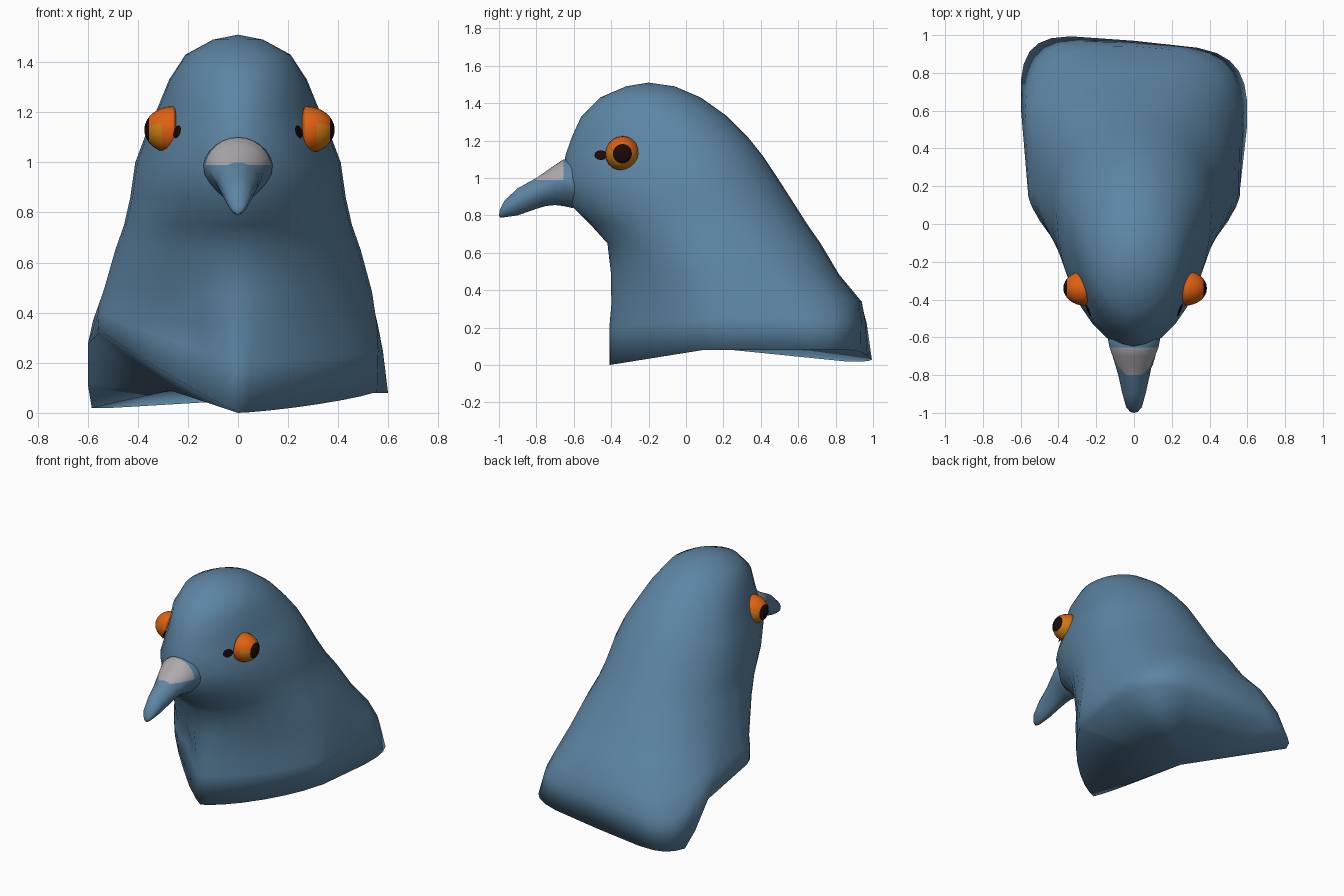
import bpy, bmesh, math

old = bpy.data.objects.get("Cube")
if old:
    bpy.data.objects.remove(old, do_unlink=True)


def material(name, rgb):
    m = bpy.data.materials.new(name)
    m.use_nodes = True
    m.diffuse_color = (*rgb, 1)
    m.node_tree.nodes["Principled BSDF"].inputs["Base Color"].default_value = (*rgb, 1)
    return m


blue = material("slate blue", (0.11, 0.235, 0.37))
grey = material("pale grey", (0.42, 0.40, 0.42))
orange = material("deep orange", (0.74, 0.12, 0.006))
amber = material("amber", (0.60, 0.20, 0.006))
black = material("dark brown", (0.012, 0.003, 0.003))


def finish(bm, name, mats, angle):
    bmesh.ops.recalc_face_normals(bm, faces=bm.faces)
    me = bpy.data.meshes.new(name)
    bm.to_mesh(me)
    bm.free()
    for m in mats:
        me.materials.append(m)
    ob = bpy.data.objects.new(name, me)
    bpy.context.collection.objects.link(ob)
    bpy.ops.object.select_all(action="DESELECT")
    bpy.context.view_layer.objects.active = ob
    ob.select_set(True)
    bpy.ops.object.shade_smooth_by_angle(angle=math.radians(angle))


def loft(bm, rings):
    """Skin a list of closed point rings; return the vertex rings and face rows."""
    rows = [[bm.verts.new(p) for p in ring] for ring in rings]
    bands = []
    for a, b in zip(rows, rows[1:]):
        band = []
        for i in range(len(a)):
            j = (i + 1) % len(a)
            band.append(bm.faces.new((a[i], a[j], b[j], b[i])))
        bands.append(band)
    return rows, bands


def fan(bm, ring, point):
    tip = bm.verts.new(point)
    for i in range(len(ring)):
        bm.faces.new((ring[i], ring[(i + 1) % len(ring)], tip))


def power(v, n):
    return math.copysign(abs(v) ** (2 / n), v)


def clamp(v, low=0, high=1):
    return min(high, max(low, v))


def hem_height(x, y):
    """Lower edge of the bust, lifted in a fold on the right flank."""
    z = 0.08 * clamp((y + 0.41) / 0.5)
    z -= 0.06 * clamp((y - 0.1) / 0.7) * clamp(0.5 - x)
    if x < 0:
        z += 0.24 * clamp(-x / 0.53) * clamp((0.83 - y) / 0.2)
    return z


# Head and neck: height, front, back, widest y, half width, front and back roundness
SECTIONS = [
    (0.00, -0.41, 0.97, 0.13, 0.555, 1.3, 5.0),
    (0.20, -0.41, 0.96, 0.15, 0.56, 1.35, 4.0),
    (0.32, -0.40, 0.94, 0.17, 0.555, 1.4, 3.1),
    (0.48, -0.40, 0.82, 0.18, 0.535, 1.55, 2.7),
    (0.65, -0.42, 0.72, 0.14, 0.49, 1.75, 2.4),
    (0.75, -0.51, 0.65, 0.12, 0.455, 1.8, 2.2),
    (0.86, -0.62, 0.58, 0.08, 0.43, 1.8, 2.1),
    (1.00, -0.66, 0.49, 0.05, 0.41, 1.85, 2.0),
    (1.12, -0.645, 0.41, 0.03, 0.365, 1.8, 2.0),
    (1.22, -0.61, 0.33, -0.03, 0.32, 1.85, 2.0),
    (1.33, -0.56, 0.22, -0.12, 0.275, 2.0, 2.0),
    (1.43, -0.46, 0.08, -0.19, 0.21, 2.0, 2.0),
    (1.49, -0.32, -0.06, -0.20, 0.10, 2.0, 2.0),
]
SIDES = 32
rings = []
for z, front, back, mid, w, nf, nb in SECTIONS:
    ring = []
    low = max(0, 1 - z / 0.5)
    for i in range(SIDES):
        t = 2 * math.pi * i / SIDES
        s, c = math.sin(t), math.cos(t)
        n = nf if c > 0 else nb
        x = w * power(s, n)
        y = mid - (mid - front if c > 0 else back - mid) * power(c, n)
        if y > mid:
            x *= 1 + 0.2 * low * (y - mid)
            y -= 0.09 * x * low * clamp((y - mid) / 0.5)
        h = hem_height(x, y)
        zz = h + z * (0.5 - h) / 0.5 if z < 0.5 else z
        # crumpled hollow in the right of the breast
        dent = math.exp(-((x + 0.2) / 0.09) ** 2 - ((zz - 0.3) / 0.12) ** 2)
        ring.append((x, y + (0.07 * dent if y < 0 else 0), zz))
    rings.append(ring)
bm = bmesh.new()
rows, _ = loft(bm, rings)
fan(bm, rows[-1], (0, -0.2, 1.51))
fan(bm, rows[0], (-0.27, 0.15, 0.09))
finish(bm, "head_and_neck", [blue], 180)

# Beak: y, top, bottom, half width
BEAK = [
    (-0.50, 1.05, 0.86, 0.13), (-0.61, 1.10, 0.84, 0.14), (-0.655, 1.10, 0.85, 0.13),
    (-0.70, 1.07, 0.855, 0.115), (-0.75, 1.035, 0.85, 0.10), (-0.80, 1.0, 0.835, 0.085),
    (-0.90, 0.945, 0.80, 0.062), (-0.97, 0.88, 0.79, 0.042), (-0.995, 0.83, 0.79, 0.02),
]
HALF = 12
bm = bmesh.new()
rings = []
for y, top, bot, w in BEAK:
    mid, half = (top + bot) / 2, (top - bot) / 2
    # the seam follows the level lower edge of the pale saddle
    seam = math.asin(clamp((0.99 - mid) / half, 0.12, 0.87))
    ring = []
    for i in range(2 * HALF):
        if i < HALF:
            t = seam + (math.pi - 2 * seam) * i / HALF
        else:
            t = math.pi - seam + (math.pi + 2 * seam) * (i - HALF) / HALF
        s = math.sin(t)
        ring.append((w * math.cos(t) * (1 + 0.3 * min(0, s)), y, mid + half * s))
    rings.append(ring)
rows, bands = loft(bm, rings)
fan(bm, rows[-1], (0, -1, 0.80))
bm.faces.new(rows[0])
# Pale saddle over the beak base
for band in bands[2:5]:
    for f in band[:HALF]:
        f.material_index = 1
finish(bm, "beak", [blue, grey], 60)

# Eyes: domes with a pupil cap at the outer pole
for side, name in ((1, "left"), (-1, "right")):
    bm = bmesh.new()
    bmesh.ops.create_uvsphere(bm, u_segments=20, v_segments=16, radius=1)
    for f in bm.faces:
        c = f.calc_center_median()
        if c.z > 0.83:
            f.material_index = 2
        elif c.z > 0.3 and c.y < 0.15:
            f.material_index = 1
    for v in bm.verts:
        p = v.co.copy()
        out = 0.115 * p.z if p.z > 0 else 0.02 * p.z
        v.co = (0.006 + side * (0.265 + out), -0.34 + 0.092 * p.x, 1.13 + 0.094 * p.y)
    finish(bm, name + "_eye", [orange, amber, black], 40)

    # Small dark eye corner, a flat plate lying along the cheek
    bm = bmesh.new()
    bmesh.ops.create_uvsphere(bm, u_segments=12, v_segments=6, radius=1)
    for v in bm.verts:
        p = v.co.copy()
        v.co = (side * (0.243 + 0.003 * p.z + 0.014 * p.x - 0.006 * p.y),
                -0.455 + 0.035 * p.x, 1.122 + 0.026 * p.y)
    finish(bm, name + "_eye_corner", [black], 40)
